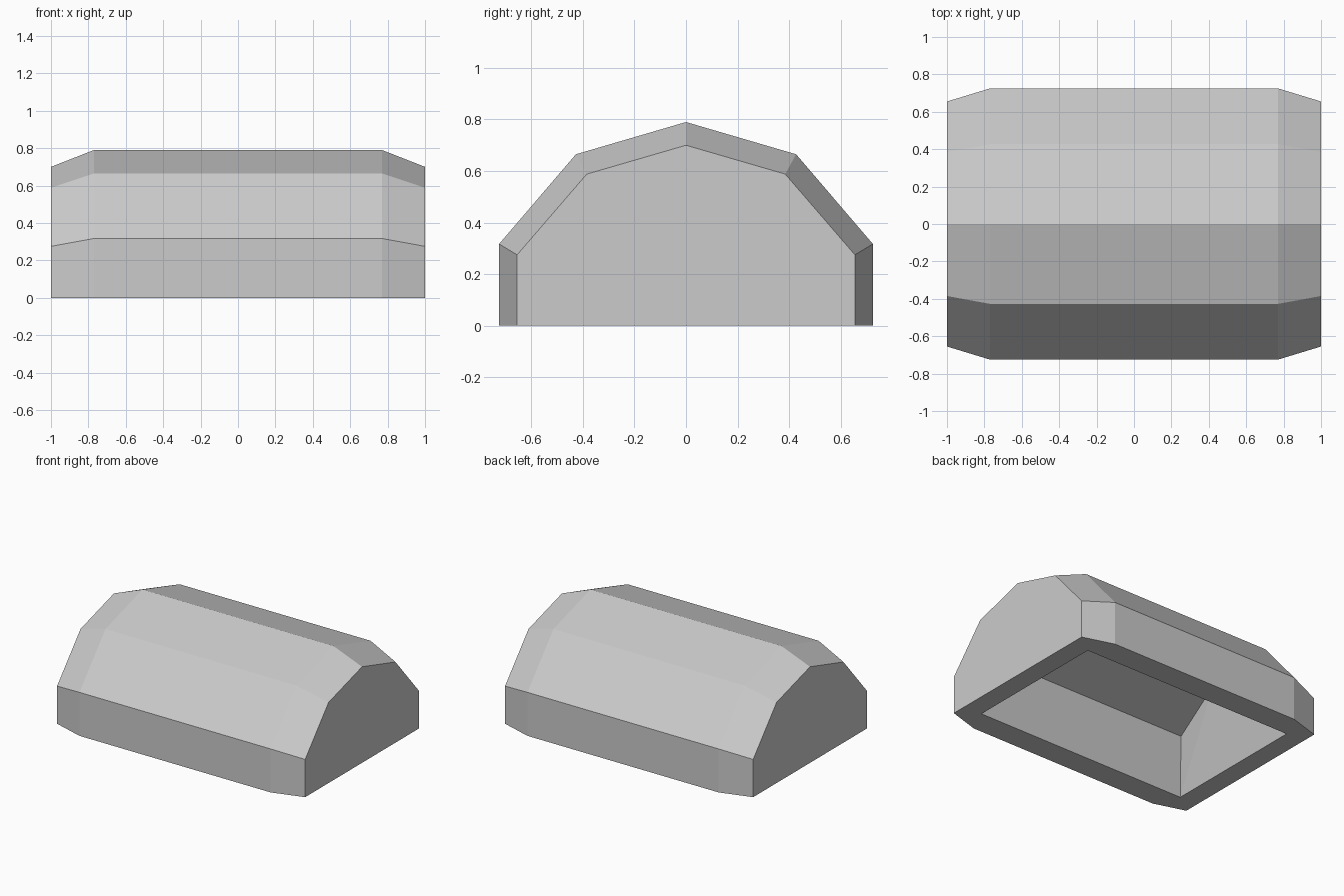
import bpy
import bmesh

cube = bpy.data.objects.get("Cube")
if cube:
    bpy.data.objects.remove(cube, do_unlink=True)

grey = bpy.data.materials.new("light_grey")
grey.use_nodes = True
grey.diffuse_color = (0.6, 0.6, 0.6, 1)
grey.node_tree.nodes["Principled BSDF"].inputs["Base Color"].default_value = (0.6, 0.6, 0.6, 1)

# Half profiles as (x, y, z), from the foot up to the ridge
MIDDLE = [(0.77, 0.725, 0), (0.77, 0.725, 0.317), (0.77, 0.427, 0.665), (0.77, 0, 0.79)]
END = [(1, 0.655, 0), (1, 0.655, 0.275), (1, 0.385, 0.588), (1, 0, 0.70)]
CAVITY = [(0.855, 0.545, 0), (0.77, 0.435, 0.383), (0.68, 0, 0.54)]

bm = bmesh.new()


def arch(half, side):
    """Mirror a half profile into a full arch at the left or right end."""
    full = [(x, -y, z) for x, y, z in half] + half[-2::-1]
    return [bm.verts.new((side * x, y, z)) for x, y, z in full]


def skin(sections):
    """Join neighbouring arches with quads and close both ends from the ridge."""
    for a, b in zip(sections, sections[1:]):
        for i in range(len(a) - 1):
            bm.faces.new((a[i], a[i + 1], b[i + 1], b[i]))
    for end in (sections[0], sections[-1]):
        ridge = end[len(end) // 2]
        for a, b in zip(end, end[1:] + end[:1]):
            if ridge not in (a, b):
                bm.faces.new((ridge, a, b))


# Outer skin with tapered ends
outer = [arch(half, side)
         for half, side in ((END, -1), (MIDDLE, -1), (MIDDLE, 1), (END, 1))]
skin(outer)

# Hollow underside with leaning walls and a shallow gabled ceiling
inner = [arch(CAVITY, side) for side in (-1, 1)]
skin(inner)

# Flat rim between the outer skin and the hollow
for k in (0, -1):
    bm.faces.new([s[k] for s in outer] + [s[k] for s in reversed(inner)])
    bm.faces.new((outer[k][0], outer[k][-1], inner[k][-1], inner[k][0]))

bmesh.ops.recalc_face_normals(bm, faces=bm.faces)
mesh = bpy.data.meshes.new("hollow_cover")
bm.to_mesh(mesh)
bm.free()
mesh.materials.append(grey)
cover = bpy.data.objects.new("hollow_cover", mesh)
bpy.context.collection.objects.link(cover)
